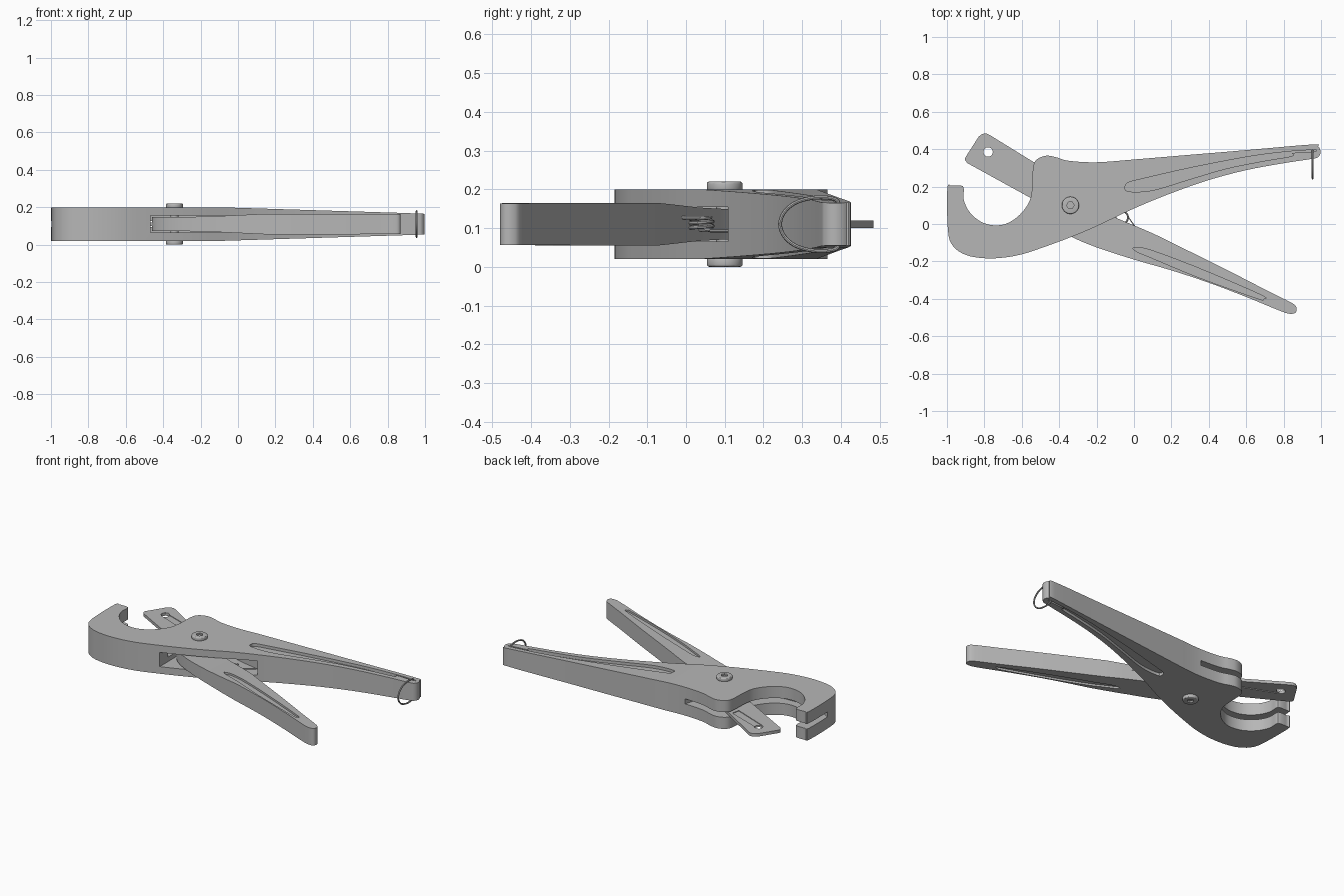
import bpy
import bmesh
import math
from mathutils import Vector

if "Cube" in bpy.data.objects:
    bpy.data.objects.remove(bpy.data.objects["Cube"])

MID = 0.11  # height of the symmetry plane

steel = bpy.data.materials.new("plain grey")
steel.use_nodes = True
GREY = (0.47, 0.47, 0.47, 1)
steel.diffuse_color = GREY
steel.node_tree.nodes["Principled BSDF"].inputs["Base Color"].default_value = GREY


def smooth(points, closed=True, steps=4):
    """Catmull-Rom curve through the points."""
    p = [Vector(q) for q in points]
    n = len(p)
    pick = (lambda i: p[i % n]) if closed else (lambda i: p[max(0, min(n - 1, i))])
    out = []
    for i in range(n if closed else n - 1):
        a, b, c, d = (pick(i + k) for k in (-1, 0, 1, 2))
        for s in range(steps):
            t = s / steps
            out.append(0.5 * (2 * b + (c - a) * t + (2 * a - 5 * b + 4 * c - d) * t * t
                              + (3 * b - a - 3 * c + d) * t ** 3))
    return out if closed else out + [p[-1]]


def half_height(stops):
    """Half thickness as a function of x, linear between the stops."""
    def f(x):
        if x <= stops[0][0]:
            return stops[0][1]
        for (x0, h0), (x1, h1) in zip(stops, stops[1:]):
            if x <= x1:
                return h0 + (h1 - h0) * (x - x0) / (x1 - x0)
        return stops[-1][1]
    return f


def finish(obj):
    obj.data.materials.clear()
    obj.data.materials.append(steel)
    bpy.ops.object.select_all(action="DESELECT")
    obj.select_set(True)
    bpy.context.view_layer.objects.active = obj
    bpy.ops.object.shade_smooth_by_angle(angle=math.radians(30))


def prism(name, outline, low, high, cuts=()):
    """Extruded outline whose lower and upper heights follow functions of x."""
    bm = bmesh.new()
    rings = [[bm.verts.new((p[0], p[1], z)) for p in outline] for z in (-1, 1)]
    n = len(outline)
    for ring in rings:
        bm.faces.new(ring)
    for i in range(n):
        j = (i + 1) % n
        bm.faces.new((rings[0][i], rings[0][j], rings[1][j], rings[1][i]))
    for x in cuts:
        bmesh.ops.bisect_plane(bm, geom=bm.verts[:] + bm.edges[:] + bm.faces[:],
                               plane_co=(x, 0, 0), plane_no=(1, 0, 0))
    for v in bm.verts:
        v.co.z = MID + (high if v.co.z > 0 else low)(v.co.x)
    bmesh.ops.recalc_face_normals(bm, faces=bm.faces)
    mesh = bpy.data.meshes.new(name)
    bm.to_mesh(mesh)
    bm.free()
    obj = bpy.data.objects.new(name, mesh)
    bpy.context.collection.objects.link(obj)
    return obj


def slab(name, outline, half, cuts=()):
    return prism(name, outline, lambda x: -half(x), half, cuts)


def carve(obj, cutter):
    cutter.hide_render = True
    bpy.context.view_layer.objects.active = obj
    mod = obj.modifiers.new("cut", "BOOLEAN")
    mod.operation = "DIFFERENCE"
    mod.solver = "EXACT"
    mod.object = cutter
    bpy.ops.object.modifier_apply(modifier=mod.name)
    bpy.data.objects.remove(cutter)


def carve_recess(obj, outline, half, depth):
    """Shallow pocket in both flat sides."""
    carve(obj, prism("recess", outline, lambda x: half(x) - depth, lambda x: 0.3))
    carve(obj, prism("recess", outline, lambda x: -0.3, lambda x: depth - half(x)))


def circle(x, y, r, n=32):
    return [(x + r * math.cos(math.tau * i / n), y + r * math.sin(math.tau * i / n))
            for i in range(n)]


def wire(name, points, radius):
    curve = bpy.data.curves.new(name, "CURVE")
    curve.dimensions = "3D"
    curve.bevel_depth = radius
    curve.bevel_resolution = 2
    curve.use_fill_caps = True
    line = curve.splines.new("POLY")
    line.points.add(len(points) - 1)
    for dst, src in zip(line.points, points):
        dst.co = (*src, 1)
    obj = bpy.data.objects.new(name, curve)
    bpy.context.collection.objects.link(obj)
    bpy.ops.object.select_all(action="DESELECT")
    obj.select_set(True)
    bpy.context.view_layer.objects.active = obj
    bpy.ops.object.convert(target="MESH")
    finish(bpy.context.view_layer.objects.active)


# Main body: hooked jaw and fixed handle
body_half = half_height([(-0.1, 0.09), (0.87, 0.06), (1, 0.055)])
body_outline = smooth([
    (-0.998, 0.19), (-0.975, 0.205), (-0.925, 0.205), (-0.91, 0.19), (-0.91, 0.13),
    (-0.88, 0.065), (-0.82, 0.013), (-0.75, -0.007), (-0.68, 0.003), (-0.61, 0.05),
    (-0.56, 0.12), (-0.545, 0.19), (-0.54, 0.3), (-0.52, 0.345), (-0.47, 0.365),
    (-0.42, 0.358), (-0.35, 0.338), (-0.2, 0.33), (0, 0.345), (0.3, 0.37), (0.6, 0.395),
    (0.95, 0.425), (0.985, 0.415), (0.998, 0.385), (0.985, 0.358), (0.95, 0.348),
    (0.8, 0.325), (0.6, 0.288), (0.4, 0.235), (0.2, 0.165), (0, 0.083), (-0.2, -0.012),
    (-0.35, -0.075), (-0.5, -0.13), (-0.6, -0.162), (-0.7, -0.18), (-0.8, -0.183),
    (-0.9, -0.165), (-0.97, -0.115), (-0.995, -0.03)])
body = slab("body_and_fixed_handle", body_outline, body_half, (-0.1, 0.87))

# Pocket for the moving handle, then thin slit for the blade
carve(body, slab("pocket", [(-0.467, -0.3), (0.06, -0.3), (0.06, 0.17), (-0.1, 0.2),
                            (-0.25, 0.24), (-0.467, 0.2)], lambda x: 0.045))
carve(body, slab("slit", [(-1.1, 0.06), (-0.95, -0.02), (-0.75, -0.06), (-0.5, -0.05),
                          (-0.3, 0.05), (-0.18, 0.5), (-1.1, 0.5)], lambda x: 0.016))
carve_recess(body, smooth([
    (-0.047, 0.2), (-0.03, 0.222), (0.05, 0.243), (0.3, 0.3), (0.6, 0.358), (0.8, 0.385),
    (0.96, 0.396), (0.96, 0.386), (0.85, 0.38), (0.845, 0.363), (0.7, 0.338), (0.5, 0.298),
    (0.3, 0.24), (0.1, 0.18), (-0.03, 0.174)]), body_half, 0.018)
finish(body)

# Moving handle
handle_half = half_height([(-0.3, 0.037), (-0.1, 0.043), (0.15, 0.055), (0.87, 0.054)])
handle = slab("moving_handle", smooth([
    (-0.46, 0.07), (-0.43, 0.15), (-0.34, 0.18), (-0.22, 0.1), (-0.1, 0.035), (0.1, -0.05),
    (0.3, -0.148), (0.5, -0.247), (0.7, -0.35), (0.84, -0.42), (0.868, -0.445),
    (0.865, -0.472), (0.84, -0.48), (0.79, -0.468), (0.6, -0.39), (0.4, -0.314),
    (0.2, -0.248), (0, -0.19), (-0.2, -0.125), (-0.34, -0.065), (-0.43, 0)]),
    handle_half, (-0.3, -0.1, 0.15))
carve_recess(handle, smooth([
    (0, -0.128), (0.08, -0.137), (0.35, -0.238), (0.68, -0.38), (0.69, -0.4), (0.66, -0.398),
    (0.35, -0.287), (0.08, -0.175), (0.01, -0.145)]), handle_half, 0.012)
finish(handle)

# Blade with a round hole and a tapering groove
blade_half = half_height([(-0.9, 0.0095)])
blade = slab("blade", [
    (-0.3, 0.19), (-0.535, 0.33), (-0.77, 0.475), (-0.79, 0.484), (-0.81, 0.482),
    (-0.83, 0.468), (-0.902, 0.355), (-0.903, 0.34), (-0.89, 0.325), (-0.545, 0.135),
    (-0.36, 0.03)], blade_half)
carve_recess(blade, [(-0.8, 0.41), (-0.79, 0.36), (-0.56, 0.27), (-0.55, 0.32)],
             blade_half, 0.004)
carve(blade, slab("hole", circle(-0.78, 0.385, 0.025), lambda x: 0.1))
finish(blade)

# Pivot pin with two rounded heads and hexagonal sockets
PX, PY = -0.34, 0.1
pin = slab("pivot_pin", circle(PX, PY, 0.022), lambda x: 0.1)
finish(pin)
for side, name in ((1, "upper_pivot_head"), (-1, "lower_pivot_head")):
    bpy.ops.mesh.primitive_cylinder_add(vertices=40, radius=0.046, depth=0.024,
                                        location=(PX, PY, MID + side * 0.098))
    head = bpy.context.object
    head.name = name
    bevel = head.modifiers.new("round", "BEVEL")
    bevel.width = 0.006
    bevel.segments = 3
    bpy.ops.object.modifier_apply(modifier=bevel.name)
    ends = sorted((side * 0.1, side * 0.2))
    carve(head, prism("socket", circle(PX, PY, 0.02, 6),
                      lambda x: ends[0], lambda x: ends[1]))
    finish(head)

# Coil spring between the handles
SX, SY, SR = -0.066, 0.035, 0.034
coil = []
for i in range(73):
    a = math.radians(60) + math.tau * 3 * i / 72
    coil.append((SX + SR * math.cos(a), SY + SR * math.sin(a), MID - 0.017 + 0.034 * i / 72))
coil = [(0.04, 0.13, MID - 0.017)] + coil + [(0.03, -0.05, MID + 0.017)]
wire("coil_spring", coil, 0.005)

# Wire latch loop at the end of the fixed handle
arm = [(0.395, 0.05), (0.388, 0.063), (0.36, 0.069), (0.32, 0.067), (0.28, 0.054),
       (0.253, 0.03)]
loop = arm + [(0.243, 0)] + [(y, -z) for y, z in reversed(arm)]
wire("latch_loop", [(0.955, y, MID + z) for y, z in smooth(loop, closed=False)], 0.005)
